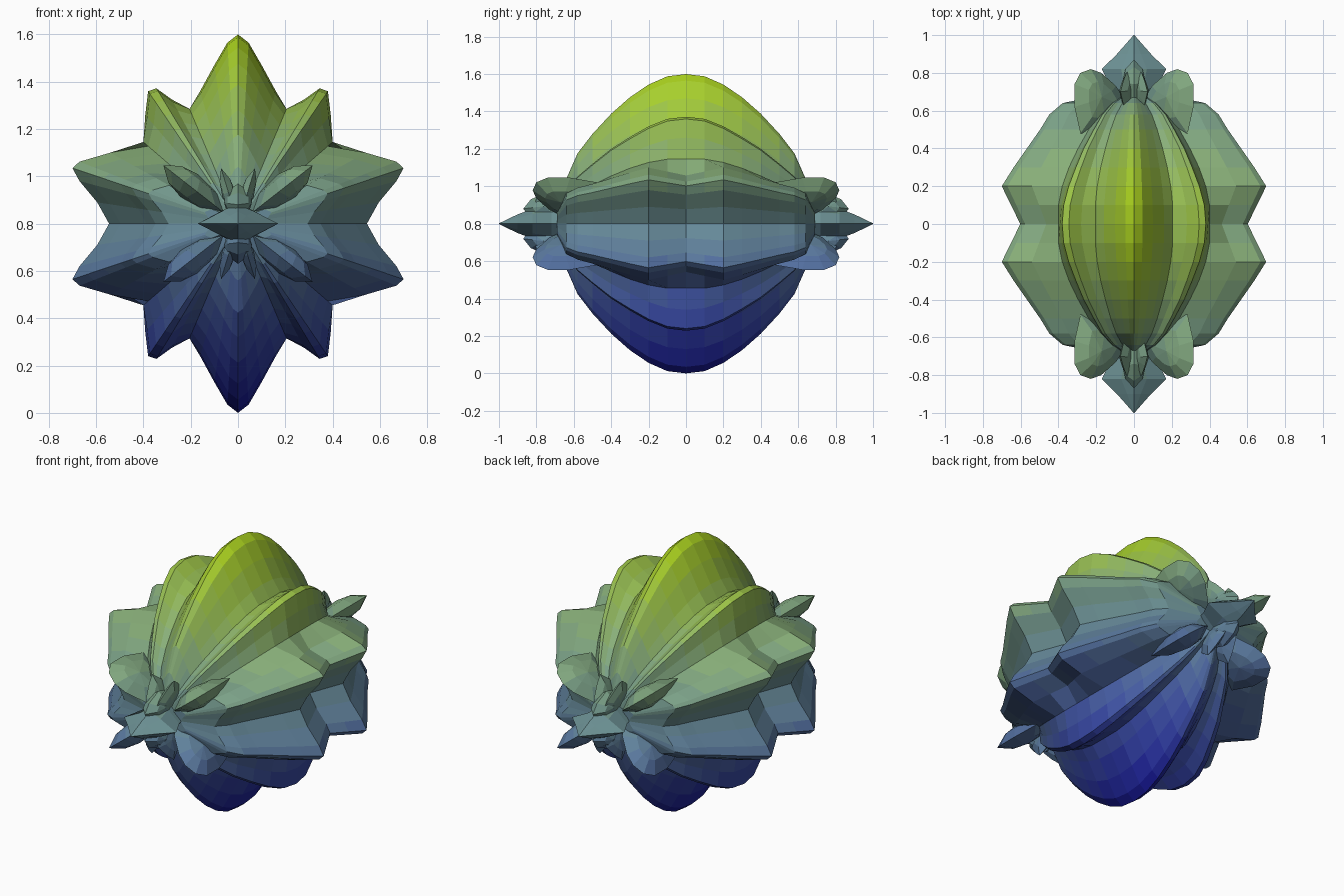
import bpy, bmesh
from math import cos, sin, radians

if "Cube" in bpy.data.objects:
    bpy.data.objects.remove(bpy.data.objects["Cube"])

CZ = 0.8  # height of the long axis

# Height-based colour bands, blue at the bottom to yellow-green at the top
STOPS = [(0.0, (.10, .10, .60)), (.4, (.27, .35, .64)), (.8, (.41, .55, .59)),
         (1.1, (.53, .68, .47)), (1.6, (.68, .84, .12))]
BANDS = 24


def lerp_table(table, t):
    for (a, ca), (b, cb) in zip(table, table[1:]):
        if t <= b:
            f = (t - a) / (b - a)
            return [p + (q - p) * f for p, q in zip(ca, cb)]
    return table[-1][1]


mats = []
for i in range(BANDS):
    m = bpy.data.materials.new("height_band_%02d" % i)
    c = lerp_table(STOPS, (i + .5) * 1.6 / BANDS)
    m.diffuse_color = [v ** 2.2 for v in c] + [1]
    m.use_nodes = True
    m.node_tree.nodes["Principled BSDF"].inputs["Base Color"].default_value = m.diffuse_color
    mats.append(m)


def make_object(name, verts, faces):
    me = bpy.data.meshes.new(name)
    me.from_pydata(verts, [], faces)
    bm = bmesh.new()
    bm.from_mesh(me)
    bmesh.ops.remove_doubles(bm, verts=bm.verts, dist=1e-4)
    bmesh.ops.recalc_face_normals(bm, faces=bm.faces)
    bm.to_mesh(me)
    bm.free()
    for m in mats:
        me.materials.append(m)
    for p in me.polygons:
        p.material_index = max(0, min(BANDS - 1, int(p.center.z / 1.6 * BANDS)))
    ob = bpy.data.objects.new(name, me)
    bpy.context.collection.objects.link(ob)
    return ob


def loft(name, rings):
    n = len(rings[0])
    verts = [v for r in rings for v in r]
    faces = [(k * n + i, k * n + (i + 1) % n, (k + 1) * n + (i + 1) % n, (k + 1) * n + i)
             for k in range(len(rings) - 1) for i in range(n)]
    faces += [tuple(range(n)), tuple(range((len(rings) - 1) * n, len(rings) * n))]
    return make_object(name, verts, faces)


# Ten-lobed body: quarter section points (x, z, profile along the axis)
SECTION = [(0, .80, "T"), (.045, .765, "T"), (.10, .67, "T"), (.16, .56, "T"), (.205, .485, "V"),
           (.28, .525, "M"), (.345, .572, "M"), (.38, .56, "M"), (.392, .46, "M"), (.40, .345, "V"),
           (.54, .30, "S"), (.67, .262, "S"), (.70, .235, "S"), (.67, .18, "S"), (.595, .09, "S"),
           (.545, 0, "S")]
YS = [0, .1, .2, .3, .4, .5, .58, .64, .69]
PROFILE = {"T": [1, .985, .93, .845, .735, .60, .47, .30, .1],
           "M": [1, .98, .91, .81, .70, .56, .44, .30, .1],
           "S": [.86, .93, 1, .91, .81, .71, .64, .54, .2],
           "V": [1, 1, .95, .86, .74, .60, .46, .30, .1]}
right = SECTION + [(x, -z, p) for x, z, p in SECTION[-2::-1]]
full = right + [(-x, z, p) for x, z, p in right[-2:0:-1]]
steps = [-k for k in range(len(YS) - 1, 0, -1)] + list(range(len(YS)))
rings = []
for k in steps:
    y = YS[abs(k)] * (1 if k > 0 else -1)
    rings.append([(x * PROFILE[p][abs(k)], y, CZ + z * PROFILE[p][abs(k)]) for x, z, p in full])
loft("lobed_body", rings)


# Thin leaf standing in a plane through the long axis
def leaf(name, outline, angle, thick, sx, sy, sz):
    a = radians(angle)
    cr = sum(p[0] for p in outline) / len(outline)
    cy = sum(p[1] for p in outline) / len(outline)
    n = len(outline)

    def place(r, y, t):
        return (sx * (r * cos(a) - t * sin(a)), sy * y, CZ + sz * (r * sin(a) + t * cos(a)))

    verts = [place(r, y, 0) for r, y in outline]
    faces = []
    for s in (1, -1):
        base = len(verts)
        verts += [place(cr + (r - cr) * .55, cy + (y - cy) * .55, s * thick * .75) for r, y in outline]
        verts.append(place(cr, cy, s * thick))
        for i in range(n):
            j = (i + 1) % n
            faces += [(i, j, base + j, base + i), (base + i, base + j, base + n)]
    make_object(name, verts, faces)


BIG = [(.02, .60), (.12, .73), (.22, .80), (.29, .82), (.36, .80), (.40, .74), (.40, .62),
       (.36, .48), (.20, .46)]
SMALL = [(0, .62), (.03, .77), (.08, .82), (.14, .80), (.20, .75), (.245, .70), (.20, .64), (.14, .58)]
SHORT = [(0, .64), (.04, .84), (.08, .87), (.13, .83), (.17, .74), (.14, .64)]
for sy, end in ((-1, "front"), (1, "back")):
    for sz in (1, -1):
        for sx in (1, -1):
            leaf(end + "_large_petal", BIG, 38, .06, sx, sy, sz)
            leaf(end + "_small_petal", SMALL, 73, .03, sx, sy, sz)
        leaf(end + "_middle_petal", SHORT, 90, .06, 1, sy, sz)
    # Flattened spike at the tip of the axis
    tip = []
    for y, hx, hz in ((.6, .09, .12), (.72, .12, .10), (.82, .17, .08), (.9, .09, .05), (1, .002, .002)):
        tip.append([(hx, sy * y, CZ), (hx * .4, sy * y, CZ + hz * .65), (0, sy * y, CZ + hz),
                    (-hx * .4, sy * y, CZ + hz * .65), (-hx, sy * y, CZ),
                    (-hx * .4, sy * y, CZ - hz * .65), (0, sy * y, CZ - hz),
                    (hx * .4, sy * y, CZ - hz * .65)])
    loft(end + "_spike", tip)
